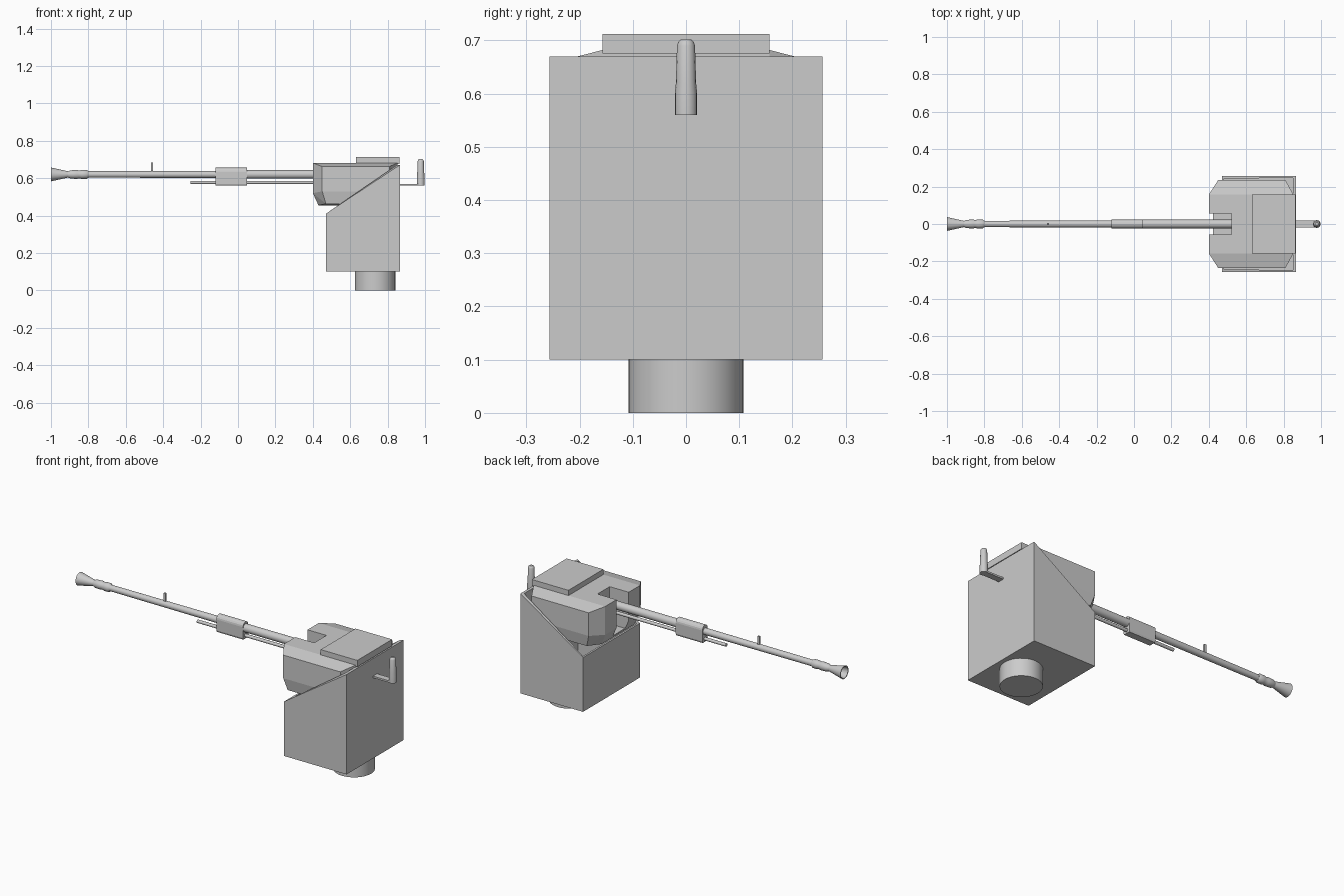
import bpy, bmesh, math
from mathutils import Matrix

if "Cube" in bpy.data.objects:
    bpy.data.objects.remove(bpy.data.objects["Cube"])


def add_mesh(name, bm, smooth=False):
    bmesh.ops.recalc_face_normals(bm, faces=bm.faces)
    me = bpy.data.meshes.new(name)
    bm.to_mesh(me)
    bm.free()
    ob = bpy.data.objects.new(name, me)
    bpy.context.collection.objects.link(ob)
    if smooth:
        bpy.ops.object.select_all(action='DESELECT')
        ob.select_set(True)
        bpy.context.view_layer.objects.active = ob
        bpy.ops.object.shade_smooth_by_angle(angle=math.radians(35))
    return ob


def box(name, x0, x1, y0, y1, z0, z1):
    bm = bmesh.new()
    bmesh.ops.create_cube(bm, size=1)
    for v in bm.verts:
        v.co = ((x0 + x1) / 2 + v.co.x * (x1 - x0),
                (y0 + y1) / 2 + v.co.y * (y1 - y0),
                (z0 + z1) / 2 + v.co.z * (z1 - z0))
    return add_mesh(name, bm)


def lathe(name, profile, origin, axis='Z', sides=24):
    """Revolve (position, radius) pairs; both ends run to the axis."""
    bm = bmesh.new()
    rings = []
    for p, r in profile:
        ring = []
        for i in range(sides):
            a = 2 * math.pi * i / sides
            c, s = r * math.cos(a), r * math.sin(a)
            ring.append(bm.verts.new((p, c, s) if axis == 'X' else (c, s, p)))
        rings.append(ring)
    for a, b in zip(rings, rings[1:]):
        for i in range(sides):
            j = (i + 1) % sides
            bm.faces.new((a[i], a[j], b[j], b[i]))
    bm.faces.new(rings[0])
    bm.faces.new(rings[-1])
    bmesh.ops.transform(bm, matrix=Matrix.Translation(origin), verts=bm.verts)
    return add_mesh(name, bm, True)


def prism(name, points, a, b, axis, open_edge=None):
    """Extrude a 2D outline along x (points y,z) or y (points x,z)."""
    bm = bmesh.new()
    mk = (lambda p, d: (d, *p)) if axis == 'X' else (lambda p, d: (p[0], d, p[1]))
    lo = [bm.verts.new(mk(p, a)) for p in points]
    hi = [bm.verts.new(mk(p, b)) for p in points]
    bm.faces.new(lo)
    bm.faces.new(hi)
    for i in range(len(points)):
        if i != open_edge:
            j = (i + 1) % len(points)
            bm.faces.new((lo[i], lo[j], hi[j], hi[i]))
    return add_mesh(name, bm)


# Pedestal
lathe("pedestal", [(0, 0.108), (0.11, 0.108)], (0.733, 0, 0), sides=32)

# Open-topped housing with sloped rim
housing = prism("housing", [(0.47, 0.1), (0.865, 0.1), (0.865, 0.67), (0.47, 0.41)],
                -0.257, 0.257, 'Y', open_edge=2)
sol = housing.modifiers.new("walls", 'SOLIDIFY')
sol.thickness = 0.012
sol.offset = -1
sol.use_even_offset = True

# Turret body: chamfered plan, shallow roof, tapered underside
bm = bmesh.new()
for s in (-1, 1):
    for x, y, top, mid, bot, inset in ((0.40, 0.157, 0.682, 0.52, 0.455, 0.03),
                                       (0.45, 0.235, 0.662, 0.53, 0.463, 0.02),
                                       (0.81, 0.235, 0.662, 0.53, 0.463, -0.01),
                                       (0.852, 0.157, 0.682, 0.52, 0.455, -0.02)):
        bm.verts.new((x, s * y, top))
        bm.verts.new((x, s * y, mid))
        bm.verts.new((x + inset, s * (y - 0.012), bot))
bmesh.ops.convex_hull(bm, input=bm.verts)
bmesh.ops.dissolve_limit(bm, angle_limit=0.02, verts=bm.verts, edges=bm.edges)
turret = add_mesh("turret_body", bm)

# Gun slot cut in the turret nose
slot = box("slot_cutter", 0.35, 0.52, -0.055, 0.055, 0.47, 0.8)
slot.hide_render = True
slot.hide_set(True)
cut = turret.modifiers.new("slot", 'BOOLEAN')
cut.operation = 'DIFFERENCE'
cut.solver = 'EXACT'
cut.object = slot

# Roof hatch
box("roof_hatch", 0.632, 0.863, -0.157, 0.157, 0.675, 0.712)

# Barrel, rear jacket and muzzle
lathe("barrel", [(-0.82, 0.017), (0.0, 0.019)], (0, 0, 0.62), 'X')
lathe("barrel_jacket", [(0.0, 0.023), (0.53, 0.023)], (0, 0, 0.62), 'X')
lathe("muzzle_collar", [(-0.91, 0.016), (-0.895, 0.022), (-0.86, 0.024), (-0.85, 0.021),
                        (-0.835, 0.024), (-0.81, 0.024), (-0.80, 0.018)], (0, 0, 0.62), 'X')
lathe("flash_cone", [(-0.89, 0.015), (-0.91, 0.017), (-1.0, 0.037), (-1.0, 0.032),
                     (-0.91, 0.012)], (0, 0, 0.62), 'X')

# Gas block with rounded top, and the rod beneath the barrel
arc = [(0.024 * math.cos(math.pi * i / 8), 0.632 + 0.024 * math.sin(math.pi * i / 8))
       for i in range(9)]
prism("gas_block", [(-0.02, 0.56), (0.02, 0.56), (0.024, 0.57)] + arc + [(-0.024, 0.57)],
      -0.12, 0.048, 'X')
lathe("gas_rod", [(-0.255, 0.009), (0.53, 0.009)], (0, 0, 0.577), 'X', 12)

# Front sight
box("front_sight", -0.466, -0.454, -0.005, 0.005, 0.63, 0.683)

# Rear grip and its bracket
box("grip_bracket", 0.84, 0.975, -0.018, 0.018, 0.56, 0.57)
lathe("rear_grip", [(0.56, 0.021), (0.6, 0.021), (0.62, 0.019), (0.69, 0.017),
                    (0.698, 0.014), (0.702, 0.009)], (0.977, 0, 0), sides=16)
